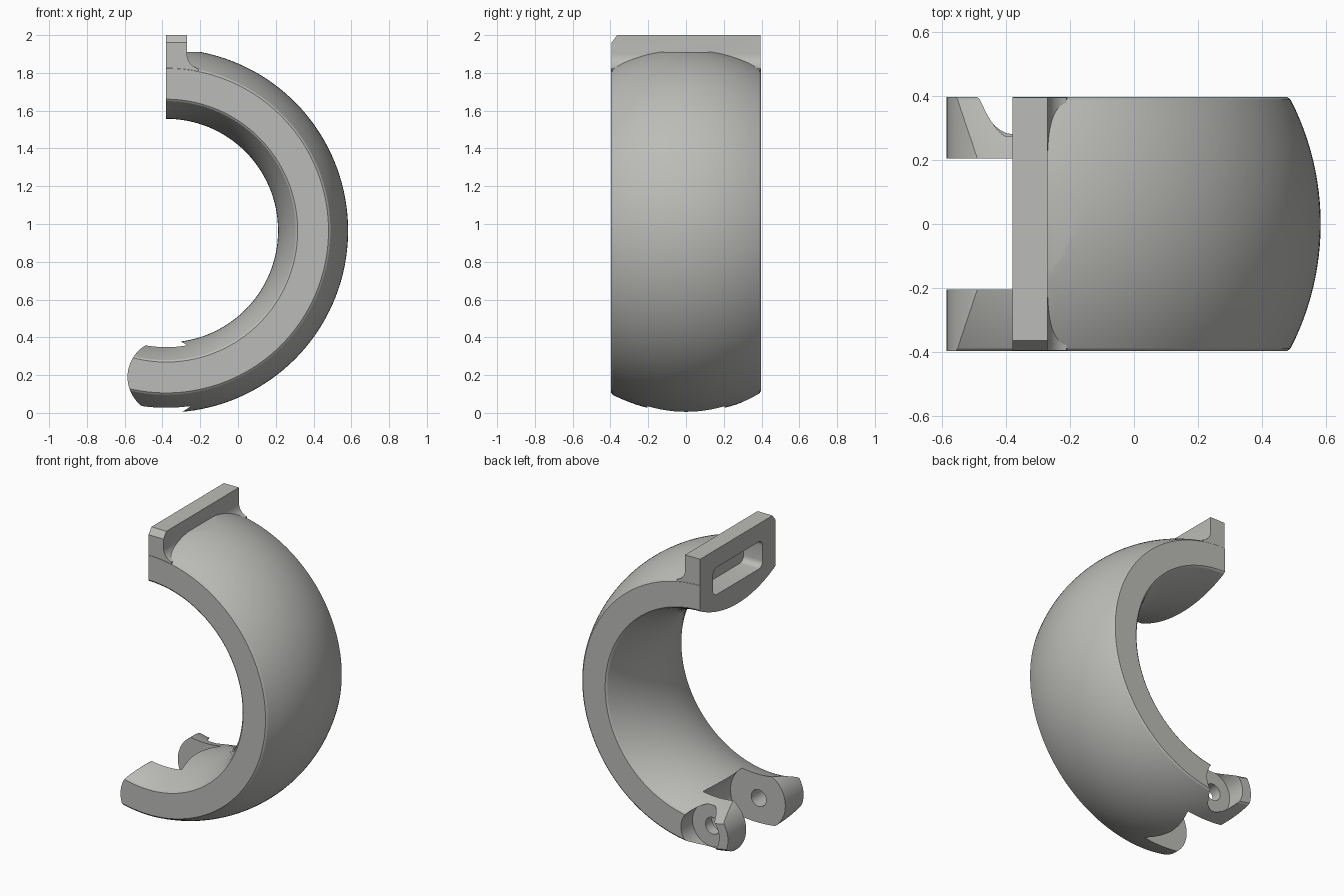
import bpy, bmesh, math

if "Cube" in bpy.data.objects:
    bpy.data.objects.remove(bpy.data.objects["Cube"])

CX, CZ = -0.38, 0.965          # ring axis (runs along y)
HX, HZ = -0.39, 0.19           # hinge axis (runs along y)
HALF = 0.396                   # half width of the ring

grey = bpy.data.materials.new("light_grey")
grey.diffuse_color = (0.5, 0.5, 0.48, 1)
grey.use_nodes = True
grey.node_tree.nodes["Principled BSDF"].inputs["Base Color"].default_value = grey.diffuse_color


def make_object(name, bm):
    bmesh.ops.recalc_face_normals(bm, faces=bm.faces)
    mesh = bpy.data.meshes.new(name)
    bm.to_mesh(mesh)
    bm.free()
    mesh.materials.append(grey)
    ob = bpy.data.objects.new(name, mesh)
    bpy.context.collection.objects.link(ob)
    return ob


def prism(name, pts, lo, hi, axis="y"):
    """Extrude a 2D outline, (x, z) along y or (y, z) along x."""
    bm = bmesh.new()
    place = (lambda p, d: (p[0], d, p[1])) if axis == "y" else (lambda p, d: (d, p[0], p[1]))
    a = [bm.verts.new(place(p, lo)) for p in pts]
    b = [bm.verts.new(place(p, hi)) for p in pts]
    bm.faces.new(a)
    bm.faces.new(b)
    n = len(pts)
    for i in range(n):
        j = (i + 1) % n
        bm.faces.new((a[i], a[j], b[j], b[i]))
    return make_object(name, bm)


def arc(cx, cz, r, a0, a1, n):
    return [(cx + r * math.cos(math.radians(a0 + (a1 - a0) * i / n)),
             cz + r * math.sin(math.radians(a0 + (a1 - a0) * i / n))) for i in range(n + 1)]


def box(name, x0, x1, z0, z1, y0=-1, y1=1):
    return prism(name, [(x0, z0), (x1, z0), (x1, z1), (x0, z1)], y0, y1)


def boolean(target, other, op):
    mod = target.modifiers.new(other.name, "BOOLEAN")
    mod.operation, mod.solver, mod.object = op, "EXACT", other
    bpy.context.view_layer.objects.active = target
    bpy.ops.object.modifier_apply(modifier=mod.name)
    bpy.data.objects.remove(other)


# ring: lens-shaped section (bulged inside and outside) swept about the y axis
N = 24
ys = [-HALF + 2 * HALF * i / N for i in range(N + 1)]
ys = [-HALF, -HALF + 0.008] + ys[1:-1] + [HALF - 0.008, HALF]


def bulge(y):
    return 0.85 - math.sqrt(0.85 ** 2 - y * y)


section = []
for y in ys:
    ease = 0.006 if abs(y) == HALF else 0
    section.append((0.963 - bulge(y) - ease, y))
for y in reversed(ys):
    ease = 0.006 if abs(y) == HALF else 0
    section.append((0.592 + bulge(y) + ease, y))

bm = bmesh.new()
rings = []
STEPS = 96
for s in range(STEPS + 1):
    a = math.radians(-116 + s * (95 + 116) / STEPS)
    rings.append([bm.verts.new((CX + r * math.cos(a), y, CZ + r * math.sin(a))) for r, y in section])
m = len(section)
for p, q in zip(rings, rings[1:]):
    for i in range(m):
        j = (i + 1) % m
        bm.faces.new((p[i], p[j], q[j], q[i]))
bm.faces.new(rings[0])
bm.faces.new(rings[-1])
clamp = make_object("clamp_half_ring", bm)

# flat clearance behind the latch plate
boolean(clamp, box("clearance", -0.27, 0.3, 1.91, 2.3), "DIFFERENCE")

# latch plate with a fillet running into the ring
plate = [(-0.45, 1.74), (-0.45, 2.0), (-0.27, 2.0)]
plate += arc(-0.19, 1.90, 0.08, 180, 255, 10) + [(-0.2, 1.74)]
boolean(clamp, prism("latch_plate", plate, -HALF + 0.001, HALF - 0.001), "UNION")
boolean(clamp, box("mating_face", -1.2, CX, 1.0, 2.5), "DIFFERENCE")

# bevelled plate corner
boolean(clamp, prism("corner", [(-0.41, 1.94), (-0.355, 2.012), (-0.41, 2.05)], -0.6, 0, "x"), "DIFFERENCE")

# rounded rectangular pocket in the plate
W, Z0, Z1, R = 0.26, 1.70, 1.88, 0.04
window = (arc(W - R, Z1 - R, R, 0, 90, 6) + arc(-W + R, Z1 - R, R, 90, 180, 6)
          + arc(-W + R, Z0 + R, R, 180, 270, 6) + arc(W - R, Z0 + R, R, 270, 360, 6))
boolean(clamp, prism("plate_pocket", window, -0.6, -0.24, "x"), "DIFFERENCE")

# rounded end of the hinge lugs
end = [(HX, 0.7)] + arc(HX, HZ, 0.195, 90, 270, 32) + [(HX, -0.4), (-1.3, -0.4), (-1.3, 0.7)]
boolean(clamp, prism("lug_end", end, -1, 1), "DIFFERENCE")

# gap between the lugs, with a round seat for the mating knuckle
gap = arc(HX, HZ, 0.207, -90, 90, 32) + [(-1, HZ + 0.207), (-1, HZ - 0.207)]
boolean(clamp, prism("knuckle_gap", gap, -0.205, 0.205), "DIFFERENCE")

# pin hole, blind at the front, and bolt head recess at the back
boolean(clamp, prism("pin_hole", arc(HX, HZ, 0.055, 0, 350, 35), -0.34, 0.6), "DIFFERENCE")
boolean(clamp, prism("bolt_recess", arc(HX + 0.01, HZ, 0.14, 0, 352.5, 47), 0.275, 0.6), "DIFFERENCE")

# smooth surfaces with crisp edges
bpy.ops.object.select_all(action="DESELECT")
clamp.select_set(True)
bpy.context.view_layer.objects.active = clamp
bpy.ops.object.shade_smooth_by_angle(angle=math.radians(25))
